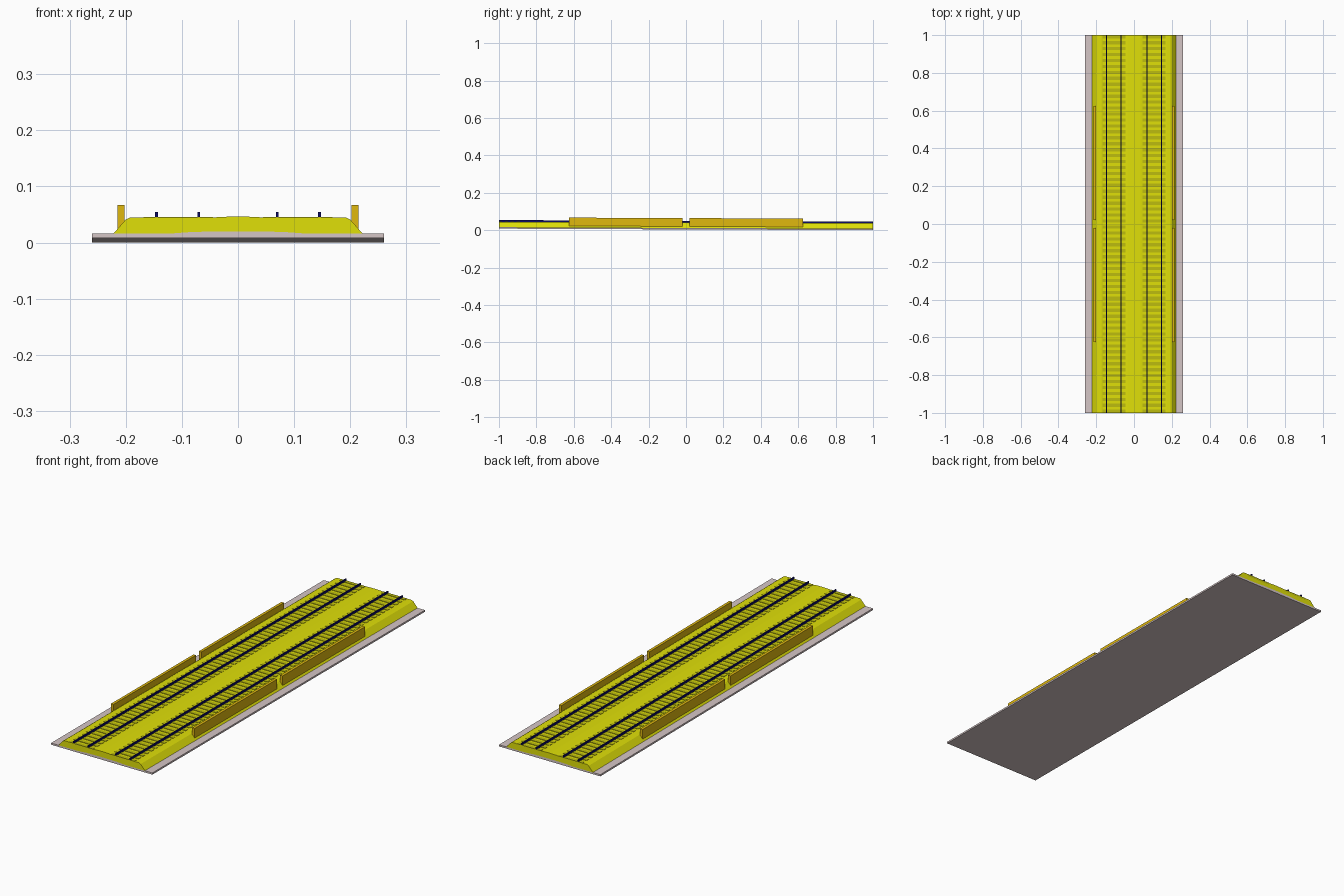
import bpy
import bmesh

if "Cube" in bpy.data.objects:
    bpy.data.objects.remove(bpy.data.objects["Cube"], do_unlink=True)

HALF = 1.0          # half the track length
FALL = 0.004        # gentle gradient, falling towards the back
TIES = 64


def linear(c):
    c /= 255
    return c / 12.92 if c <= 0.04045 else ((c + 0.055) / 1.055) ** 2.4


def material(name, *rgb):
    color = (*[linear(c) for c in rgb], 1)
    m = bpy.data.materials.new(name)
    m.use_nodes = True
    m.diffuse_color = color
    m.node_tree.nodes["Principled BSDF"].inputs["Base Color"].default_value = color
    return m


concrete = material("pale concrete", 213, 198, 198)
gravel = material("yellow ballast", 224, 224, 8)
timber = material("olive sleeper", 188, 188, 14)
steel = material("dark blue rail", 10, 10, 105)
barrier = material("golden barrier", 224, 184, 15)


def finish(name, bm, mat):
    # Follow the gradient, then make the object
    for v in bm.verts:
        v.co.z += FALL * (HALF - v.co.y)
    bmesh.ops.recalc_face_normals(bm, faces=bm.faces)
    mesh = bpy.data.meshes.new(name)
    bm.to_mesh(mesh)
    bm.free()
    mesh.materials.append(mat)
    obj = bpy.data.objects.new(name, mesh)
    bpy.context.collection.objects.link(obj)
    return obj


def add_box(bm, x0, x1, y0, y1, z0, z1):
    verts = bmesh.ops.create_cube(bm, size=1)["verts"]
    for v in verts:
        v.co.x = x1 if v.co.x > 0 else x0
        v.co.y = y1 if v.co.y > 0 else y0
        v.co.z = z1 if v.co.z > 0 else z0


def extrude_profile(name, points, mat):
    # Sweep an x/z outline along the whole track
    bm = bmesh.new()
    face = bm.faces.new([bm.verts.new((x, -HALF, z)) for x, z in points])
    new = bmesh.ops.extrude_face_region(bm, geom=[face])["geom"]
    moved = [g for g in new if isinstance(g, bmesh.types.BMVert)]
    bmesh.ops.translate(bm, verts=moved, vec=(0, 2 * HALF, 0))
    return finish(name, bm, mat)


def mirrored(half):
    return half + [(-x, z) for x, z in reversed(half) if x != 0]


# Base slab with a shallow crown under the ballast
crown = [(0.12, 0.008), (0.08, 0.011), (0, 0.012)]
extrude_profile("base_slab", mirrored([(0.26, 0), (0.26, 0.008)] + crown), concrete)

# Ballast bed with sloping shoulders and a raised middle
top = mirrored([(0.222, 0.008), (0.2, 0.033), (0.192, 0.037), (0.172, 0.037),
                (0.165, 0.0355), (0.05, 0.0355), (0.035, 0.0375), (0, 0.0385)])
extrude_profile("ballast_bed", top + list(reversed(mirrored(crown))), gravel)

# Two tracks, each with sleepers and a pair of rails
for side, s in (("left", 1), ("right", -1)):
    bm = bmesh.new()
    pitch = (2 * HALF - 0.017) / (TIES - 1)
    for i in range(TIES):
        y = -HALF + i * pitch
        xa, xb = sorted((s * 0.045, s * 0.168))
        add_box(bm, xa, xb, y, y + 0.017, 0.0275, 0.0375)
    finish(side + "_sleepers", bm, timber)

    for part, x in (("inner", 0.07), ("outer", 0.145)):
        bm = bmesh.new()
        add_box(bm, s * x - 0.0025, s * x + 0.0025, -HALF, HALF, 0.036, 0.046)
        finish(side + "_" + part + "_rail", bm, steel)

    # Low barriers along the shoulder
    for part, y0, y1 in (("front", -0.625, -0.02), ("back", 0.02, 0.625)):
        bm = bmesh.new()
        add_box(bm, s * 0.2085 - 0.0065, s * 0.2085 + 0.0065, y0, y1, 0.016, 0.0605)
        finish(side + "_" + part + "_barrier", bm, barrier)
